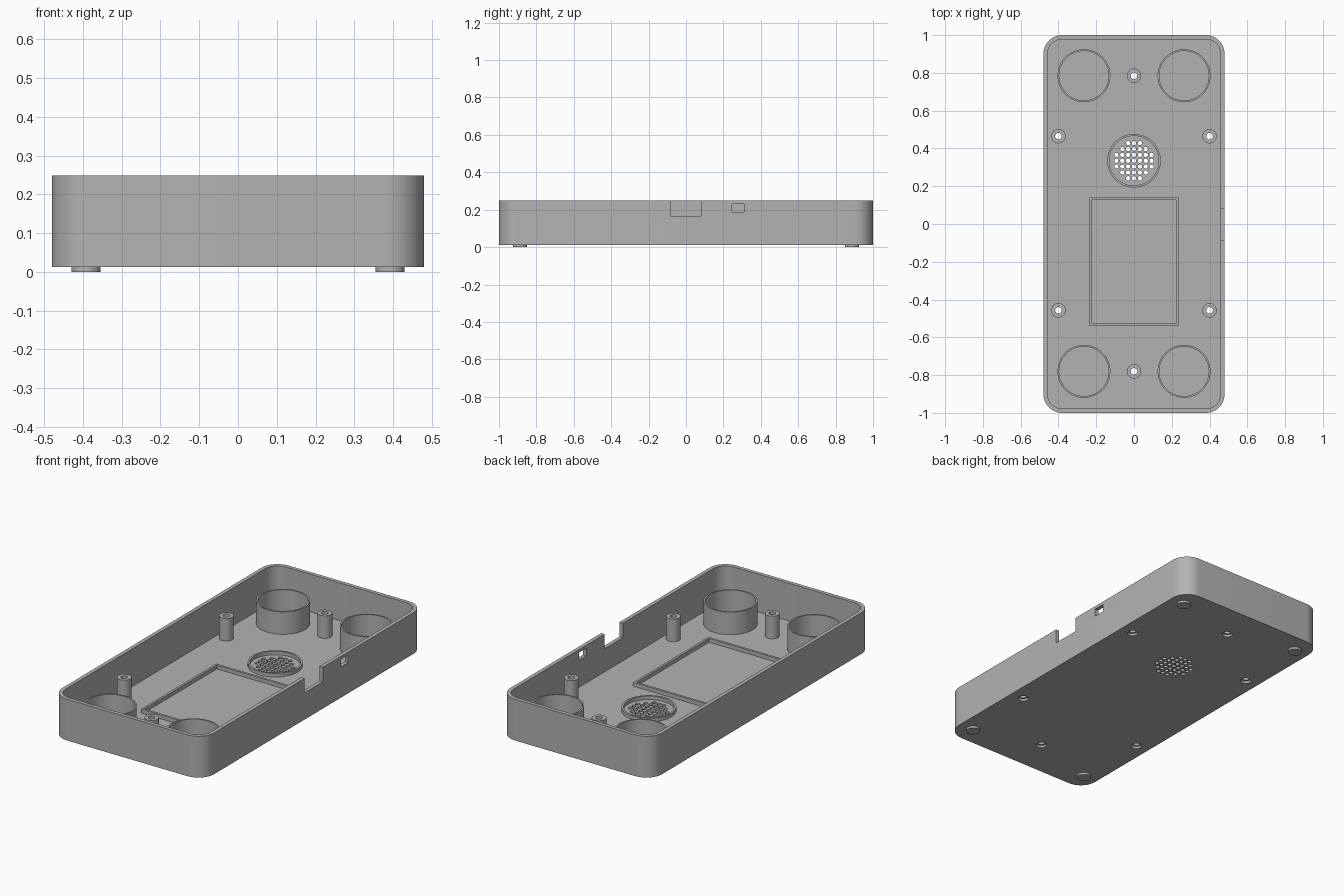
import bpy, bmesh, math

if "Cube" in bpy.data.objects:
    bpy.data.objects.remove(bpy.data.objects["Cube"])

plastic = bpy.data.materials.new("grey plastic")
plastic.use_nodes = True
GREY = (0.45, 0.45, 0.45, 1)
plastic.diffuse_color = GREY
plastic.node_tree.nodes["Principled BSDF"].inputs["Base Color"].default_value = GREY

BOTTOM, FLOOR, RIM, POST_TOP = 0.012, 0.033, 0.248, 0.162
WALL = 0.022


def circle(x, y, r, n=48):
    return [(x + r * math.cos(2 * math.pi * i / n), y + r * math.sin(2 * math.pi * i / n))
            for i in range(n)]


def rect(x0, x1, y0, y1):
    return [(x0, y0), (x1, y0), (x1, y1), (x0, y1)]


def rounded_rect(hx, hy, r, n=12):
    pts = []
    for k, (sx, sy) in enumerate([(1, 1), (-1, 1), (-1, -1), (1, -1)]):
        for i in range(n + 1):
            a = math.pi / 2 * (k + i / n)
            pts.append((sx * (hx - r) + r * math.cos(a), sy * (hy - r) + r * math.sin(a)))
    return pts


def prism(bm, outline, z0, z1):
    low = [bm.verts.new((x, y, z0)) for x, y in outline]
    high = [bm.verts.new((x, y, z1)) for x, y in outline]
    bm.faces.new(low[::-1])
    bm.faces.new(high)
    for i in range(len(low)):
        j = (i + 1) % len(low)
        bm.faces.new((low[i], low[j], high[j], high[i]))


def tube(bm, outer, inner, z0, z1):
    # Hollow wall between two outlines with equal point counts
    rings = [[bm.verts.new((x, y, z)) for x, y in o]
             for o, z in ((outer, z0), (outer, z1), (inner, z1), (inner, z0))]
    for k in range(4):
        a, b = rings[k], rings[(k + 1) % 4]
        for i in range(len(a)):
            j = (i + 1) % len(a)
            bm.faces.new((a[i], a[j], b[j], b[i]))


def finish(name, bm):
    bmesh.ops.recalc_face_normals(bm, faces=bm.faces)
    mesh = bpy.data.meshes.new(name)
    bm.to_mesh(mesh)
    bm.free()
    mesh.materials.append(plastic)
    obj = bpy.data.objects.new(name, mesh)
    bpy.context.collection.objects.link(obj)
    return obj


def smooth(obj):
    bpy.ops.object.select_all(action='DESELECT')
    obj.select_set(True)
    bpy.context.view_layer.objects.active = obj
    bpy.ops.object.shade_smooth_by_angle(angle=math.radians(30))


def cut(target, bm):
    # Subtract a temporary cutter and bake the result
    cutter = finish("cutter", bm)
    cutter.hide_render = True
    mod = target.modifiers.new("cut", 'BOOLEAN')
    mod.operation, mod.solver, mod.object = 'DIFFERENCE', 'EXACT', cutter
    bpy.context.view_layer.update()
    graph = bpy.context.evaluated_depsgraph_get()
    mesh = bpy.data.meshes.new_from_object(target.evaluated_get(graph))
    target.modifiers.clear()
    target.data = mesh
    bpy.data.objects.remove(cutter)


posts = [(s * 0.4, y) for s in (-1, 1) for y in (0.465, -0.457)] + [(0, 0.785), (0, -0.78)]
cups = [(s * 0.265, y) for s in (-1, 1) for y in (0.785, -0.78)]
speaker = (0, 0.335)

# Tray shell
bm = bmesh.new()
prism(bm, rounded_rect(0.48, 1, 0.1), BOTTOM, RIM)
tray = finish("tray", bm)
bm = bmesh.new()
prism(bm, rounded_rect(0.48 - WALL, 1 - WALL, 0.1 - WALL), FLOOR, RIM + 0.1)
cut(tray, bm)

# Side notch, port window, screw holes and speaker grille
bm = bmesh.new()
prism(bm, rect(0.44, 0.52, -0.084, 0.08), 0.165, RIM + 0.1)
prism(bm, rect(0.44, 0.52, 0.245, 0.31), 0.187, 0.23)
for x, y in posts:
    prism(bm, circle(x, y, 0.0175, 24), 0, 0.06)
for i in range(-3, 4):
    for j in range(-3, 4):
        if i * i + j * j <= 10:
            prism(bm, circle(i * 0.031, speaker[1] + j * 0.031, 0.0115, 16), 0, 0.06)
cut(tray, bm)

# Screw head recesses underneath
bm = bmesh.new()
for x, y in posts:
    prism(bm, circle(x, y, 0.028, 32), 0, BOTTOM + 0.013)
cut(tray, bm)
smooth(tray)

# Screw posts
bm = bmesh.new()
for x, y in posts:
    tube(bm, circle(x, y, 0.038, 32), circle(x, y, 0.0175, 32), FLOOR - 0.002, POST_TOP)
smooth(finish("screw_posts", bm))

# Corner cups
bm = bmesh.new()
for x, y in cups:
    tube(bm, circle(x, y, 0.14, 64), circle(x, y, 0.131, 64), FLOOR - 0.002, POST_TOP)
smooth(finish("corner_cups", bm))

# Speaker ring
bm = bmesh.new()
tube(bm, circle(*speaker, 0.142, 64), circle(*speaker, 0.131, 64), FLOOR - 0.002, 0.053)
smooth(finish("speaker_ring", bm))

# Rectangular holder frame
bm = bmesh.new()
tube(bm, rect(-0.236, 0.236, -0.54, 0.14), rect(-0.223, 0.223, -0.527, 0.127),
     FLOOR - 0.002, 0.055)
finish("holder_frame", bm)

# Feet
bm = bmesh.new()
for sx in (-1, 1):
    for sy in (-1, 1):
        prism(bm, circle(sx * 0.392, sy * 0.887, 0.0375), 0, BOTTOM + 0.002)
smooth(finish("feet", bm))
